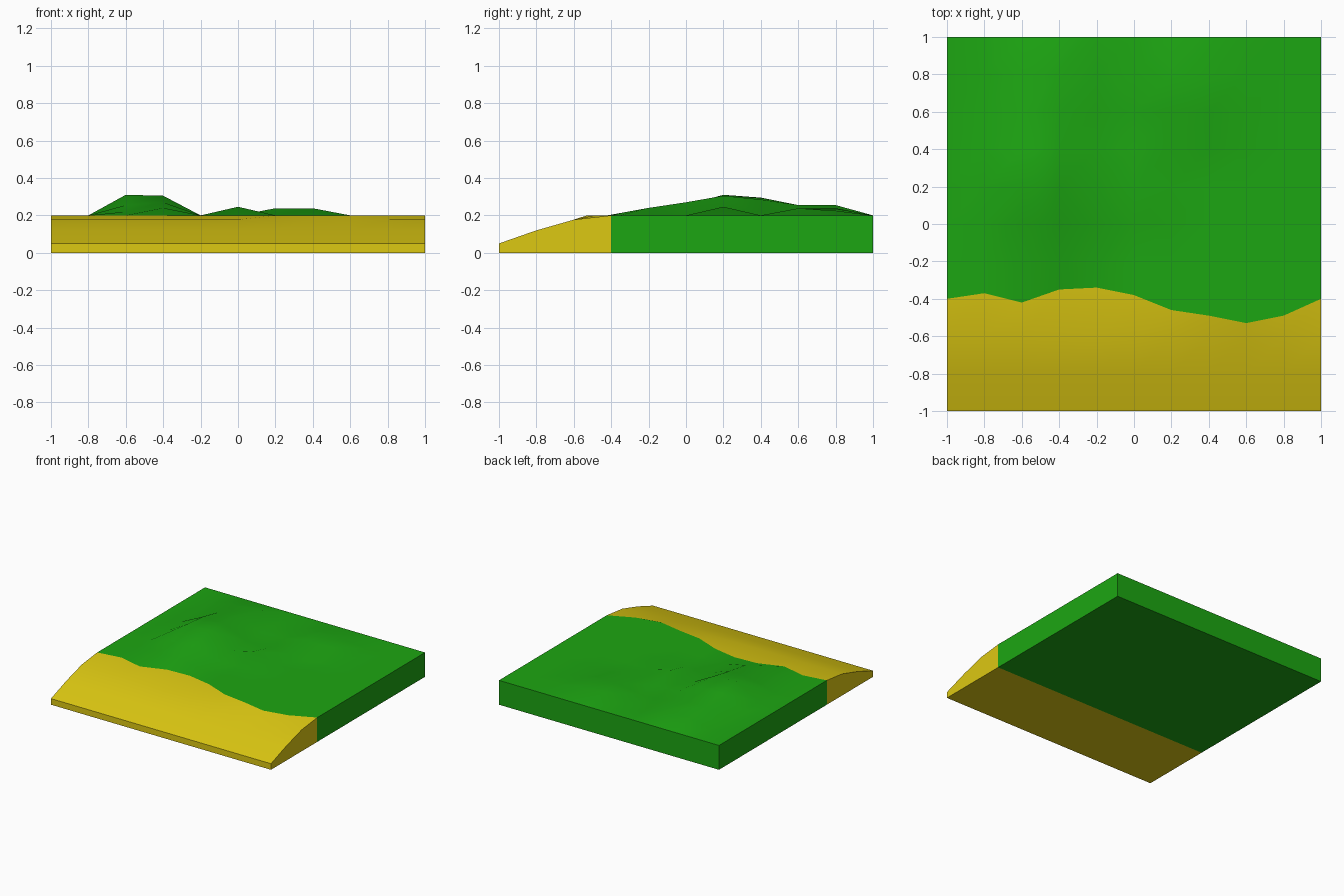
import bpy, bmesh, math

if "Cube" in bpy.data.objects:
    bpy.data.objects.remove(bpy.data.objects["Cube"])

XS = [-1 + 0.2 * i for i in range(11)]
SHORE = [-0.4, -0.37, -0.42, -0.35, -0.34, -0.38, -0.46, -0.49, -0.53, -0.49, -0.4]

# hill heights above the plateau, keyed by grid position in tenths (x, y)
HILLS = {(-6, -2): .02, (-6, 0): .055, (-6, 2): .11, (-6, 4): .095, (-6, 6): .055, (-6, 8): .04,
         (-4, -2): .04, (-4, 0): .07, (-4, 2): .105, (-4, 4): .085, (-4, 6): .055, (-4, 8): .055,
         (0, 2): .046,
         (2, 6): .038, (4, 6): .038, (2, 8): .038, (4, 8): .025}


def material(name, color):
    m = bpy.data.materials.new(name)
    m.diffuse_color = (*color, 1)
    m.use_nodes = True
    m.node_tree.nodes["Principled BSDF"].inputs["Base Color"].default_value = m.diffuse_color
    return m


def slab(name, rows, y_front, y_back, end_row, mat):
    """Top grid, side walls, one end wall and a bottom; the seam side stays open."""
    bm = bmesh.new()
    g = [[bm.verts.new(p) for p in row] for row in rows]
    fl, fr, br, bl = [bm.verts.new(p) for p in
                      ((-1, y_front, 0), (1, y_front, 0), (1, y_back, 0), (-1, y_back, 0))]
    for a, b in zip(g, g[1:]):
        for i in range(len(XS) - 1):
            bm.faces.new((a[i], a[i + 1], b[i + 1], b[i]))
    bm.faces.new([bl, fl] + [r[0] for r in g])
    bm.faces.new([br, fr] + [r[-1] for r in g])
    ends = (fr, fl) if end_row == 0 else (br, bl)
    bm.faces.new(list(ends) + g[end_row])
    bm.faces.new((fl, bl, br, fr))
    bmesh.ops.recalc_face_normals(bm, faces=bm.faces)
    if max(bm.faces, key=lambda f: f.calc_center_median().z).normal.z < 0:
        bmesh.ops.reverse_faces(bm, faces=bm.faces)
    me = bpy.data.meshes.new(name)
    bm.to_mesh(me)
    bm.free()
    me.materials.append(mat)
    ob = bpy.data.objects.new(name, me)
    bpy.context.collection.objects.link(ob)
    bpy.ops.object.select_all(action='DESELECT')
    ob.select_set(True)
    bpy.context.view_layer.objects.active = ob
    bpy.ops.object.shade_smooth_by_angle(angle=math.radians(60))


shore_row = [(x, y, 0.2) for x, y in zip(XS, SHORE)]

# sloping beach up to the wavy shoreline
beach = [[(x, y, z) for x in XS] for y, z in ((-1, .05), (-.8, .12), (-.6, .177))]
slab("sand_beach", beach + [shore_row], -1, -0.4, 0, material("sand", (.72, .58, .006)))

# grassy plateau with low hills
grass = [[(x, j / 10, 0.2 + HILLS.get((round(x * 10), j), 0)) for x in XS]
         for j in range(-2, 11, 2)]
slab("grass_land", [shore_row] + grass, -0.4, 1, -1, material("grass", (.012, .38, .006)))
